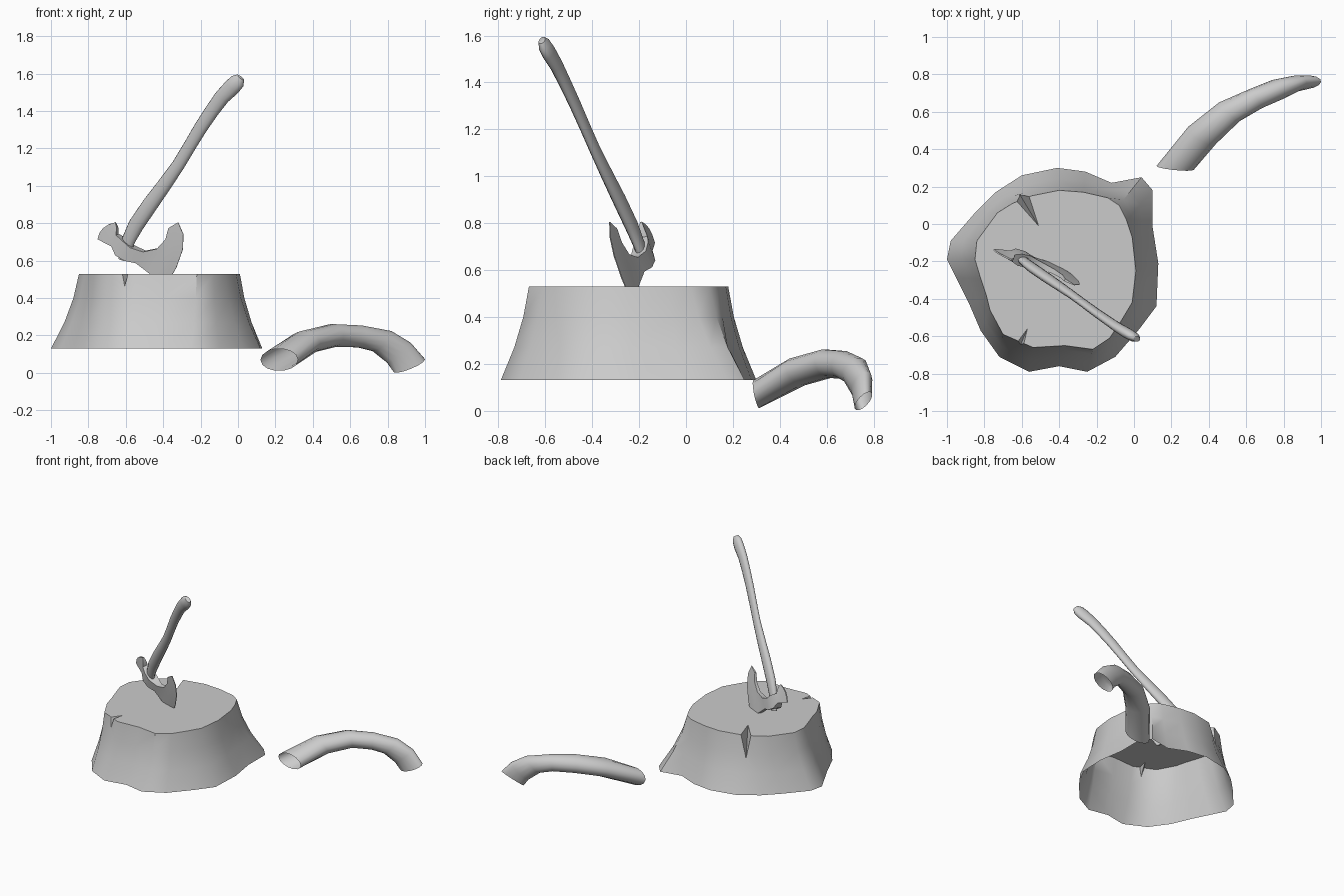
import bpy, bmesh, math
from mathutils import Vector

if "Cube" in bpy.data.objects:
    bpy.data.objects.remove(bpy.data.objects["Cube"])


def finish(bm, name, angle=40):
    bmesh.ops.recalc_face_normals(bm, faces=bm.faces)
    me = bpy.data.meshes.new(name)
    bm.to_mesh(me)
    bm.free()
    ob = bpy.data.objects.new(name, me)
    bpy.context.collection.objects.link(ob)
    shade(ob, angle)
    return ob


def shade(ob, angle):
    bpy.ops.object.select_all(action='DESELECT')
    ob.select_set(True)
    bpy.context.view_layer.objects.active = ob
    bpy.ops.object.shade_smooth_by_angle(angle=math.radians(angle))


def loft(name, rings, cap=True, angle=40):
    """Skin closed rings of equal point count."""
    bm = bmesh.new()
    loops = [[bm.verts.new(p) for p in r] for r in rings]
    for a, b in zip(loops, loops[1:]):
        for i in range(len(a)):
            j = (i + 1) % len(a)
            bm.faces.new((a[i], a[j], b[j], b[i]))
    if cap:
        bm.faces.new(loops[0])
        bm.faces.new(loops[-1])
    return finish(bm, name, angle)


def ellipse(c, u, v, n=14):
    c, u, v = Vector(c), Vector(u), Vector(v)
    return [c + u * math.cos(math.tau * i / n) + v * math.sin(math.tau * i / n)
            for i in range(n)]


# Stump: bottom x, y and matching top x, y around the outline
outline = [
    (-1, -.19, -.85, -.19), (-.98, -.09, -.84, -.09), (-.85, .06, -.73, .06),
    (-.74, .17, -.65, .11), (-.60, .26, -.55, .15), (-.41, .30, -.40, .18),
    (-.26, .28, -.27, .17), (-.12, .22, -.14, .14), (.04, .25, -.08, .10),
    (.10, .18, -.04, .02), (.10, -.02, -.01, -.07), (.13, -.21, .01, -.25),
    (.12, -.44, -.01, -.42), (.03, -.56, -.07, -.52), (-.10, -.71, -.13, -.61),
    (-.25, -.79, -.22, -.67), (-.40, -.76, -.37, -.65), (-.56, -.79, -.54, -.66),
    (-.72, -.71, -.70, -.59), (-.82, -.57, -.77, -.46), (-.88, -.43, -.79, -.38),
    (-.95, -.29, -.82, -.29)]
rings = [[(tx + (bx - tx) * t, ty + (by - ty) * t, z) for bx, by, tx, ty in outline]
         for z, t in ((.53, 0), (.40, .2), (.27, .52), (.13, 1))]
stump = loft("stump", rings)


# Cracks in the rim: wedges given by inner tip, low point and two rim points
def crack(name, tip, low, a, b):
    pts = [Vector(p) for p in (tip, low, a, b)]
    mid = (pts[0] + pts[1]) / 2
    bm = bmesh.new()
    v = [bm.verts.new(mid + (p - mid) * 1.6) for p in pts]
    for f in ((0, 1, 2), (0, 1, 3), (0, 2, 3), (1, 2, 3)):
        bm.faces.new([v[i] for i in f])
    cutter = finish(bm, name)
    cutter.hide_render = True
    mod = stump.modifiers.new(name, 'BOOLEAN')
    mod.operation = 'DIFFERENCE'
    mod.solver = 'EXACT'
    mod.object = cutter
    bpy.context.view_layer.objects.active = stump
    bpy.ops.object.modifier_apply(modifier=name)
    bpy.data.objects.remove(cutter)


crack("back_crack", (-.51, -.01, .53), (-.615, .165, .36),
      (-.625, .12, .53), (-.56, .145, .53))
crack("front_crack", (-.57, -.56, .53), (-.61, -.655, .455),
      (-.622, -.63, .53), (-.59, -.645, .53))

# The stump is open underneath
bm = bmesh.new()
bm.from_mesh(stump.data)
under = [f for f in bm.faces if f.calc_center_median().z < .14]
bmesh.ops.delete(bm, geom=under, context='FACES')
bm.to_mesh(stump.data)
bm.free()
shade(stump, 40)

# Fallen arched root: open tube, each ring as centre and two half axes
root = [
    ((.22, .30, .07), (.10, -.01, 0), (0, -.012, .06)),
    ((.365, .475, .165), (.075, -.045, 0), (-.02, -.025, .058)),
    ((.51, .60, .20), (.055, -.05, 0), (-.005, -.01, .062)),
    ((.65, .67, .195), (.035, -.05, 0), (.005, .005, .06)),
    ((.77, .72, .17), (.03, -.05, 0), (.045, .02, .055)),
    ((.86, .75, .108), (.02, -.04, 0), (.06, .02, .055)),
    ((.915, .757, .04), (.01, -.036, -.018), (.085, .01, .035))]
loft("root", [ellipse(*r) for r in root], cap=False, angle=60)

# The axe lies in one tilted plane, so it is drawn in x, z and mapped onto it
NORMAL = Vector((.4, 1, .2)).normalized()


def on_axe(x, z, off=0):
    return Vector((x, -.293 - .4 * x - .2 * z, z)) + NORMAL * off


# Axe handle: x, z, half width
path = [(-.617, .605, .024), (-.607, .64, .032), (-.585, .71, .036),
        (-.545, .79, .042), (-.47, .90, .042), (-.39, 1.01, .038),
        (-.32, 1.11, .034), (-.26, 1.21, .034), (-.20, 1.31, .036),
        (-.14, 1.40, .038), (-.085, 1.475, .041), (-.03, 1.53, .045),
        (-.002, 1.56, .041), (.014, 1.58, .024)]
rings = []
for i, (x, z, w) in enumerate(path):
    p, q = path[max(i - 1, 0)], path[min(i + 1, len(path) - 1)]
    d = Vector((q[0] - p[0], q[1] - p[1])).normalized()
    side = on_axe(d.y * w, -d.x * w) - on_axe(0, 0)
    rings.append(ellipse(on_axe(x, z), side, NORMAL * w * .62, 12))
loft("axe_handle", rings, angle=60)

# Axe head: columns of top, middle, bottom (x, z) and half thickness
columns = [
    (-.655, .805, -.72, .775, -.75, .715, .004),
    (-.645, .78, -.675, .735, -.715, .70, .012),
    (-.645, .74, -.66, .71, -.67, .68, .02),
    (-.61, .715, -.63, .67, -.645, .635, .034),
    (-.565, .675, -.58, .64, -.595, .605, .034),
    (-.50, .65, -.52, .62, -.54, .59, .02),
    (-.43, .665, -.455, .60, -.465, .53, .013),
    (-.385, .715, -.40, .61, -.435, .485, .01),
    (-.37, .775, -.34, .64, -.42, .46, .007),
    (-.32, .805, -.295, .66, -.395, .45, .002)]
rings = []
for x0, z0, x1, z1, x2, z2, h in columns:
    pts = []
    for t in (0, .25, .5, .75, 1):
        a, b, c = (2 * t - 1) * (t - 1), 4 * t * (1 - t), t * (2 * t - 1)
        pts.append((a * x0 + b * x1 + c * x2, a * z0 + b * z1 + c * z2))
    rings.append([on_axe(x, z, h) for x, z in pts] +
                 [on_axe(x, z, -h) for x, z in reversed(pts)])
loft("axe_head", rings, angle=35)
